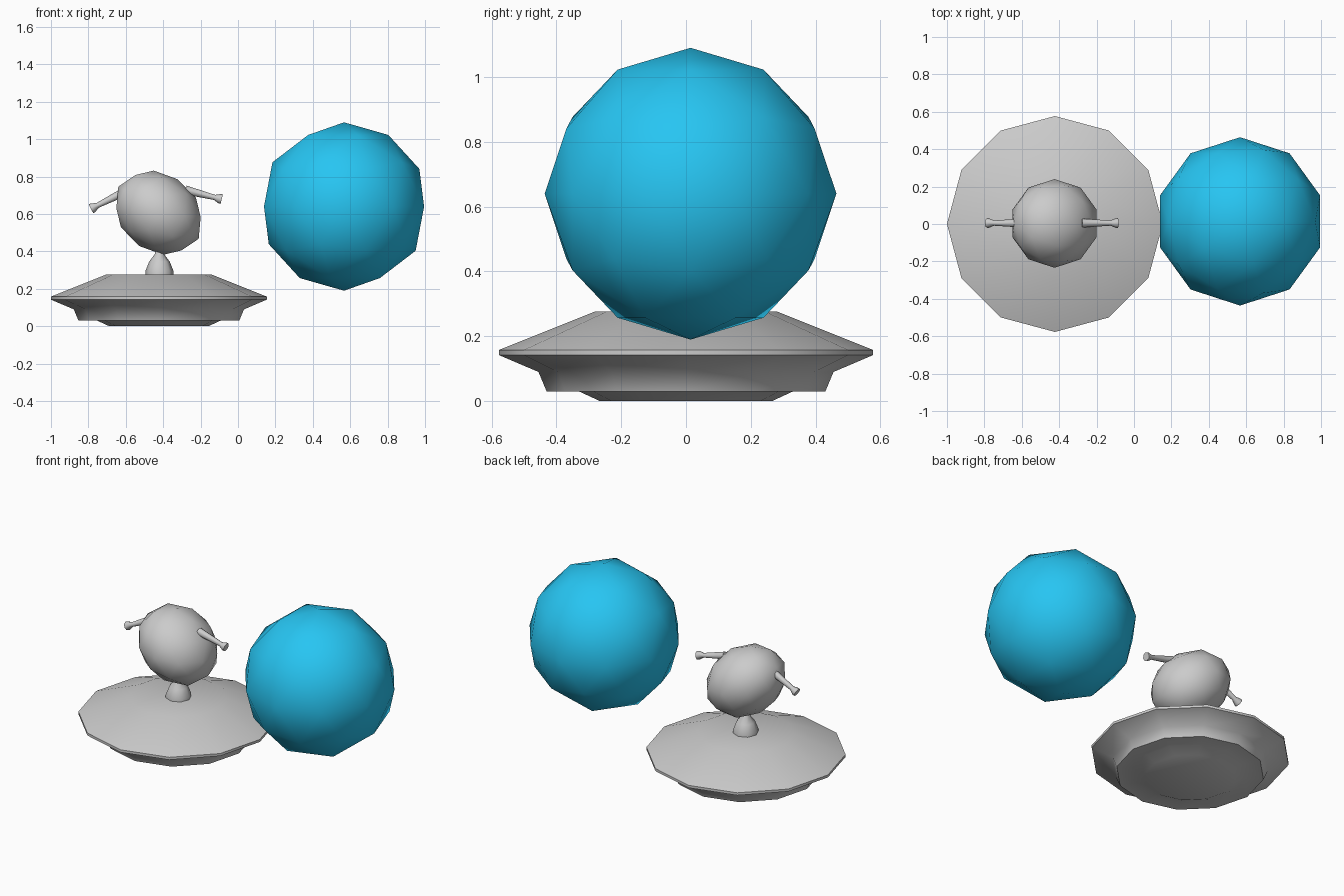
import bpy, bmesh, math
from mathutils import Matrix, Vector

if "Cube" in bpy.data.objects:
    bpy.data.objects.remove(bpy.data.objects["Cube"])


def finish(name, bm, angle=40, color=None):
    bmesh.ops.recalc_face_normals(bm, faces=bm.faces)
    mesh = bpy.data.meshes.new(name)
    bm.to_mesh(mesh)
    bm.free()
    ob = bpy.data.objects.new(name, mesh)
    bpy.context.collection.objects.link(ob)
    bpy.ops.object.select_all(action='DESELECT')
    bpy.context.view_layer.objects.active = ob
    ob.select_set(True)
    bpy.ops.object.shade_smooth_by_angle(angle=math.radians(angle))
    if color:
        mat = bpy.data.materials.new(name + "_color")
        mat.diffuse_color = color
        mat.use_nodes = True
        mat.node_tree.nodes["Principled BSDF"].inputs["Base Color"].default_value = mat.diffuse_color
        mesh.materials.append(mat)
    return ob


def lathe(name, profile, sides, matrix, angle=40):
    """Revolve (radius, height) points and cap both ends."""
    bm = bmesh.new()
    rings = [[bm.verts.new((r * math.cos(2 * math.pi * i / sides),
                            r * math.sin(2 * math.pi * i / sides), z))
              for i in range(sides)] for r, z in profile]
    for a, b in zip(rings, rings[1:]):
        for i in range(sides):
            j = (i + 1) % sides
            bm.faces.new((a[i], a[j], b[j], b[i]))
    bm.faces.new(rings[0])
    bm.faces.new(rings[-1])
    bm.transform(matrix)
    return finish(name, bm, angle)


def ball(name, matrix, color=None):
    bm = bmesh.new()
    bmesh.ops.create_icosphere(bm, subdivisions=2, radius=1)
    bm.transform(matrix)
    return finish(name, bm, 40, color)


# Saucer body with stepped underside
lathe("saucer", [(0.265, 0), (0.33, 0.03), (0.43, 0.03), (0.455, 0.09),
                 (0.577, 0.142), (0.577, 0.158), (0.28, 0.277)],
      12, Matrix.Translation((-0.423, 0, 0)), 48)

# Neck stub between saucer and head
lathe("neck", [(0.075, 0.265), (0.075, 0.295), (0.055, 0.345), (0.025, 0.385), (0.02, 0.41)],
      8, Matrix.Translation((-0.42, 0, 0)), 48)

# Head: slightly skewed low-poly ball
ball("head", Matrix(((0.237, 0, -0.025, -0.425),
                     (0, 0.237, 0, 0.003),
                     (-0.025, 0, 0.225, 0.607),
                     (0, 0, 0, 1))))

# Ear stalks with flared tips
for name, start, tip in (("left_stalk", (-0.60, 0.005, 0.722), (-0.786, 0.005, 0.628)),
                         ("right_stalk", (-0.28, 0.005, 0.728), (-0.087, 0.005, 0.679))):
    s, d = Vector(start), Vector(tip) - Vector(start)
    turn = d.to_track_quat('Z', 'Y').to_matrix().to_4x4()
    n = d.length
    lathe(name, [(0.024, 0), (0.014, n * 0.8), (0.026, n * 0.95), (0.026, n)],
          8, Matrix.Translation(s) @ turn, 48)

# Blue ball
ball("blue_ball", Matrix.Translation((0.567, 0.014, 0.64)) @ Matrix.Scale(0.45, 4),
     (0.02, 0.56, 0.89, 1))
